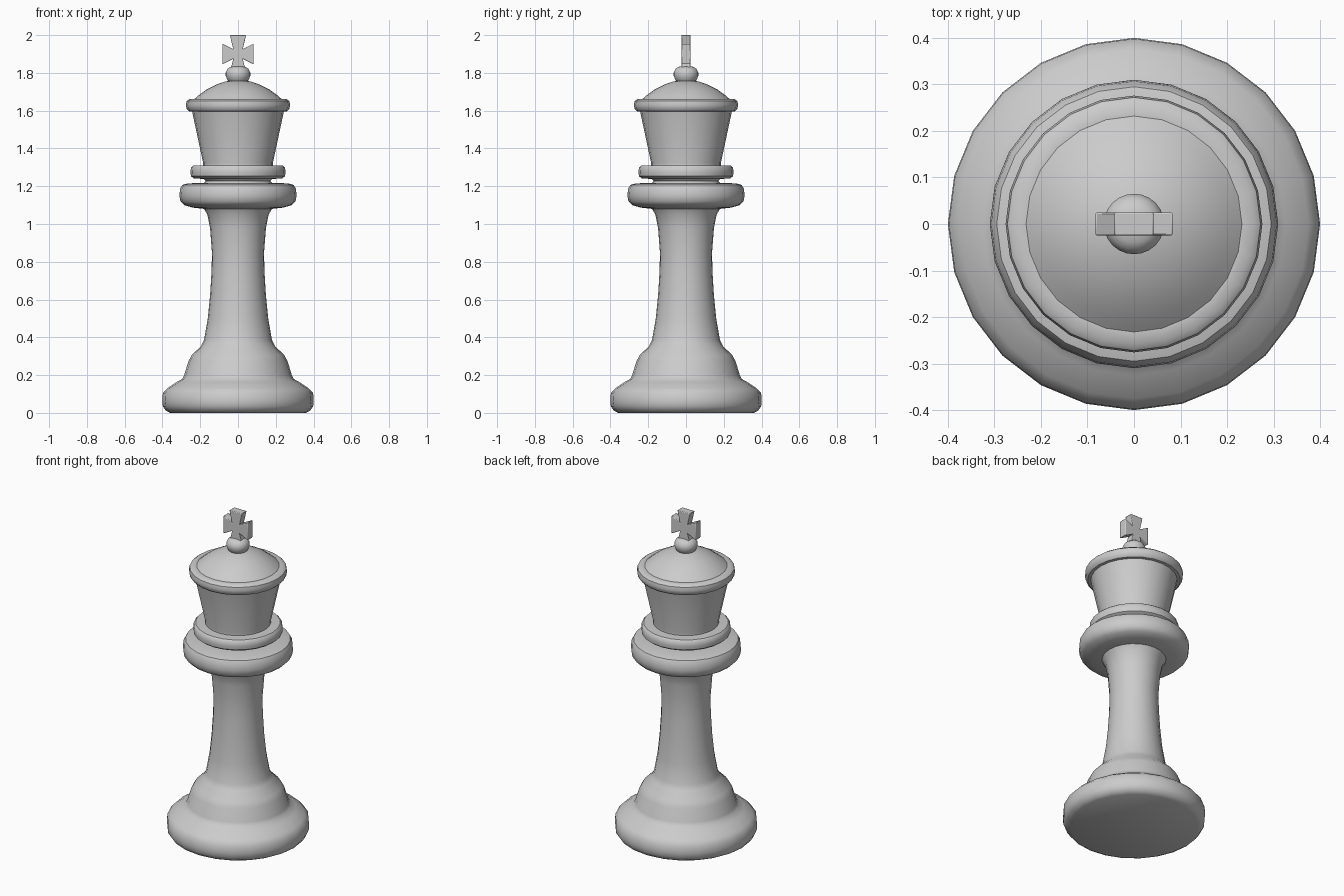
import bpy, bmesh, math

if "Cube" in bpy.data.objects:
    bpy.data.objects.remove(bpy.data.objects["Cube"])

SIDES = 24


def finish(obj, angle=40):
    bpy.ops.object.select_all(action='DESELECT')
    obj.select_set(True)
    bpy.context.view_layer.objects.active = obj
    bpy.ops.object.shade_smooth_by_angle(angle=math.radians(angle))


def new_object(name, bm):
    bmesh.ops.recalc_face_normals(bm, faces=bm.faces)
    mesh = bpy.data.meshes.new(name)
    bm.to_mesh(mesh)
    bm.free()
    obj = bpy.data.objects.new(name, mesh)
    bpy.context.collection.objects.link(obj)
    return obj


def lathe(name, profile, sides=SIDES):
    """Turn (radius, z) points around z and cap both ends."""
    bm = bmesh.new()
    rings = []
    for r, z in profile:
        rings.append([bm.verts.new((r * math.cos(2 * math.pi * i / sides),
                                    r * math.sin(2 * math.pi * i / sides), z))
                      for i in range(sides)])
    for a, b in zip(rings, rings[1:]):
        for i in range(sides):
            j = (i + 1) % sides
            bm.faces.new((a[i], a[j], b[j], b[i]))
    bm.faces.new(rings[0])
    bm.faces.new(rings[-1])
    obj = new_object(name, bm)
    finish(obj)
    return obj


# Turned body: base, stem, collar, ring, head, rim and dome
lathe("body", [
    # base
    (0.36, 0.0), (0.382, 0.012), (0.398, 0.035), (0.40, 0.06), (0.398, 0.105),
    (0.375, 0.13), (0.325, 0.163), (0.295, 0.18), (0.285, 0.20),
    # foot and stem
    (0.262, 0.275), (0.245, 0.305), (0.195, 0.355), (0.18, 0.385),
    (0.16, 0.50), (0.148, 0.62), (0.14, 0.75), (0.138, 0.85),
    (0.148, 0.98), (0.162, 1.05), (0.18, 1.08),
    # collar
    (0.24, 1.087), (0.285, 1.10), (0.305, 1.12), (0.31, 1.15), (0.307, 1.185),
    (0.295, 1.207), (0.265, 1.215), (0.18, 1.218),
    # groove and ring
    (0.17, 1.228), (0.18, 1.238), (0.235, 1.242), (0.249, 1.253),
    (0.252, 1.275), (0.249, 1.298), (0.238, 1.309), (0.185, 1.311),
    # head
    (0.185, 1.325), (0.243, 1.596),
    # rim
    (0.26, 1.597), (0.272, 1.61), (0.276, 1.63), (0.272, 1.65),
    (0.258, 1.661), (0.232, 1.661),
    # dome
    (0.205, 1.684), (0.165, 1.713), (0.12, 1.736), (0.07, 1.754), (0.02, 1.762),
])

# Small flattened ball under the cross
lathe("ball", [
    (0.045, 1.75), (0.058, 1.765), (0.065, 1.785), (0.065, 1.803),
    (0.056, 1.821), (0.04, 1.832), (0.015, 1.836),
])

# Flared cross: one arm outline rotated four times, then extruded
bm = bmesh.new()
outline = []
for k in range(4):
    reach = (0.10, 0.083, 0.085, 0.083)[k]
    half = (0.043, 0.055, 0.04, 0.055)[k]
    for u, v in ((0.025, 0.025), (half, reach), (-half, reach)):
        a = k * math.pi / 2
        outline.append((u * math.cos(a) - v * math.sin(a),
                        u * math.sin(a) + v * math.cos(a)))
face = bm.faces.new([bm.verts.new((x, -0.025, 1.90 + z)) for x, z in outline])
ext = bmesh.ops.extrude_face_region(bm, geom=[face])
bmesh.ops.translate(bm, vec=(0, 0.05, 0),
                    verts=[e for e in ext["geom"] if isinstance(e, bmesh.types.BMVert)])
cross = new_object("cross", bm)
bevel = cross.modifiers.new("soft_edges", 'BEVEL')
bevel.width = 0.004
bevel.segments = 2
finish(cross)
